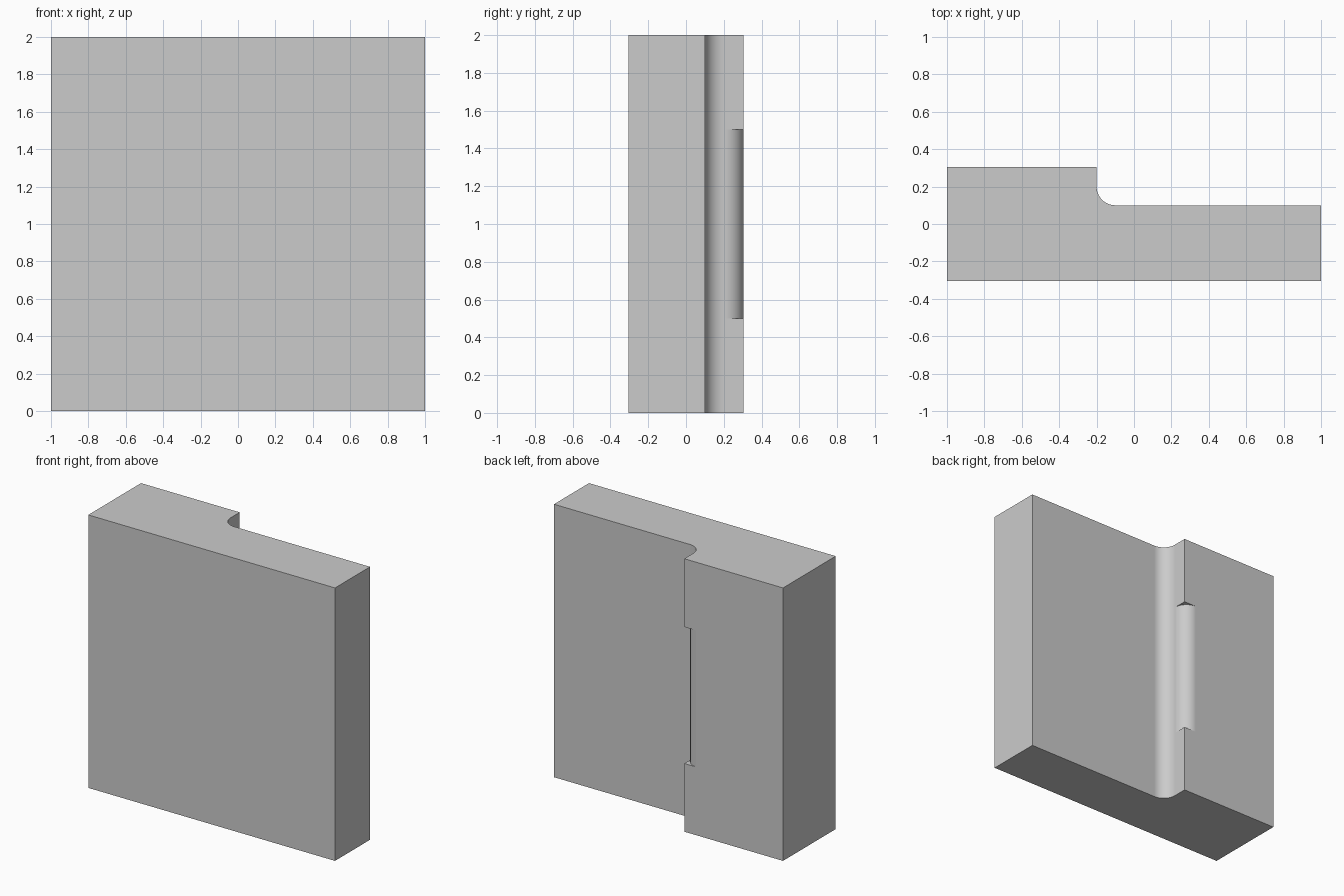
import bpy
import bmesh
from math import cos, sin, pi, radians

if "Cube" in bpy.data.objects:
    bpy.data.objects.remove(bpy.data.objects["Cube"], do_unlink=True)

FRONT, BACK, SHELF = -0.305, 0.305, 0.1   # depth planes of the block
STEP = -0.2                               # side face of the step
R = 0.1                                   # radius of both roundings
SEGMENTS = 16

grey = bpy.data.materials.new("light_grey")
grey.use_nodes = True
colour = (0.6, 0.6, 0.6, 1)
grey.diffuse_color = colour
grey.node_tree.nodes["Principled BSDF"].inputs["Base Color"].default_value = colour


def arc(cx, cy, start, end):
    """Points on a circle of radius R between two angles."""
    angles = [start + (end - start) * i / SEGMENTS for i in range(SEGMENTS + 1)]
    return [(cx + R * cos(a), cy + R * sin(a)) for a in angles]


def prism(name, outline, bottom, top):
    """Extrude a plan outline straight up."""
    bm = bmesh.new()
    base = bm.faces.new([bm.verts.new((x, y, bottom)) for x, y in outline])
    lifted = bmesh.ops.extrude_face_region(bm, geom=[base])["geom"]
    verts = [v for v in lifted if isinstance(v, bmesh.types.BMVert)]
    bmesh.ops.translate(bm, vec=(0, 0, top - bottom), verts=verts)
    bmesh.ops.recalc_face_normals(bm, faces=bm.faces)
    mesh = bpy.data.meshes.new(name)
    bm.to_mesh(mesh)
    bm.free()
    mesh.materials.append(grey)
    obj = bpy.data.objects.new(name, mesh)
    bpy.context.collection.objects.link(obj)
    return obj


# Stepped block with a fillet in the inner corner
inner_fillet = arc(STEP + R, SHELF + R, 1.5 * pi, pi)
block = prism("stepped_block",
              [(-1, FRONT), (1, FRONT), (1, SHELF)] + inner_fillet
              + [(STEP, BACK), (-1, BACK)], 0, 2)

# Cutter that rounds the middle half of the outer step edge
outer_round = arc(STEP - R, BACK - R, 0, pi / 2)
cutter = prism("edge_cutter",
               outer_round + [(STEP - R, BACK + R), (STEP + R, BACK + R),
                              (STEP + R, BACK - R)], 0.5, 1.5)
cutter.hide_render = True

cut = block.modifiers.new("rounded_edge", 'BOOLEAN')
cut.operation = 'DIFFERENCE'
cut.solver = 'EXACT'
cut.object = cutter
bpy.ops.object.select_all(action='DESELECT')
bpy.context.view_layer.objects.active = block
block.select_set(True)
bpy.ops.object.modifier_apply(modifier=cut.name)
bpy.data.objects.remove(cutter, do_unlink=True)

# Smooth roundings, crisp corners, even shading on the flats
bpy.ops.object.shade_smooth_by_angle(angle=radians(30))
weighted = block.modifiers.new("even_flats", 'WEIGHTED_NORMAL')
weighted.keep_sharp = True
